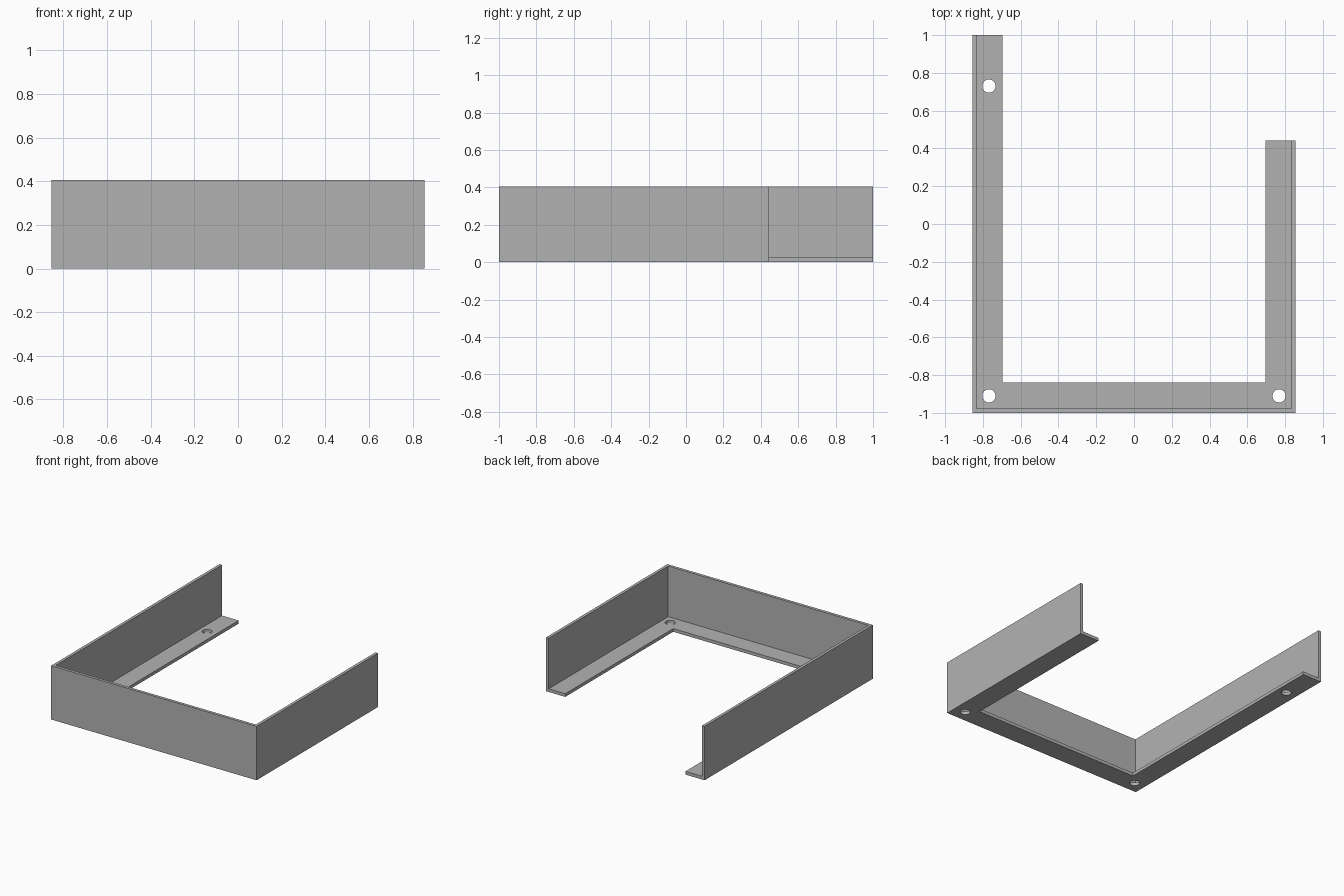
import bpy, bmesh

cube = bpy.data.objects.get("Cube")
if cube:
    bpy.data.objects.remove(cube, do_unlink=True)

HALF_X, HEIGHT, WALL, FLANGE, SHEET = 0.855, 0.405, 0.022, 0.16, 0.024
RIGHT_END = 0.443

grey = bpy.data.materials.new("plain grey")
grey.use_nodes = True
colour = (0.45, 0.45, 0.45, 1)
grey.diffuse_color = colour
grey.node_tree.nodes["Principled BSDF"].inputs["Base Color"].default_value = colour


def make_object(name, bm):
    bmesh.ops.recalc_face_normals(bm, faces=bm.faces)
    mesh = bpy.data.meshes.new(name)
    bm.to_mesh(mesh)
    bm.free()
    mesh.materials.append(grey)
    obj = bpy.data.objects.new(name, mesh)
    bpy.context.collection.objects.link(obj)
    return obj


# L-shaped section: distance inward from the outer wall, height
section = [(0, 0), (FLANGE, 0), (FLANGE, SHEET), (WALL, SHEET), (WALL, HEIGHT), (0, HEIGHT)]
# Outer path with inward direction, mitred at the two corners
path = [(-HALF_X, 1, 1, 0), (-HALF_X, -1, 1, 1),
        (HALF_X, -1, -1, 1), (HALF_X, RIGHT_END, -1, 0)]

# Sweep the section along the path as one solid
bm = bmesh.new()
rings = [[bm.verts.new((x + dx * d, y + dy * d, z)) for d, z in section]
         for x, y, dx, dy in path]
for a, b in zip(rings, rings[1:]):
    for i in range(len(section)):
        j = (i + 1) % len(section)
        bm.faces.new((a[i], a[j], b[j], b[i]))
bm.faces.new(rings[0])
bm.faces.new(rings[-1])
frame = make_object("angle_frame", bm)

# Cutters for the screw holes in the flange
bm = bmesh.new()
for x, y in [(-0.768, 0.73), (-0.768, -0.91), (0.768, -0.91)]:
    hole = bmesh.ops.create_cone(bm, cap_ends=True, segments=32, radius1=0.035,
                                 radius2=0.035, depth=0.2)
    bmesh.ops.translate(bm, verts=hole["verts"], vec=(x, y, 0))
cutter = make_object("screw_hole_cutter", bm)
cutter.hide_render = True

cut = frame.modifiers.new("screw_holes", "BOOLEAN")
cut.operation = "DIFFERENCE"
cut.solver = "EXACT"
cut.object = cutter

# Apply the cut, remove the helper, smooth only the hole walls
bpy.ops.object.select_all(action="DESELECT")
frame.select_set(True)
bpy.context.view_layer.objects.active = frame
bpy.ops.object.modifier_apply(modifier=cut.name)
bpy.data.objects.remove(cutter, do_unlink=True)
bpy.ops.object.shade_smooth_by_angle()
